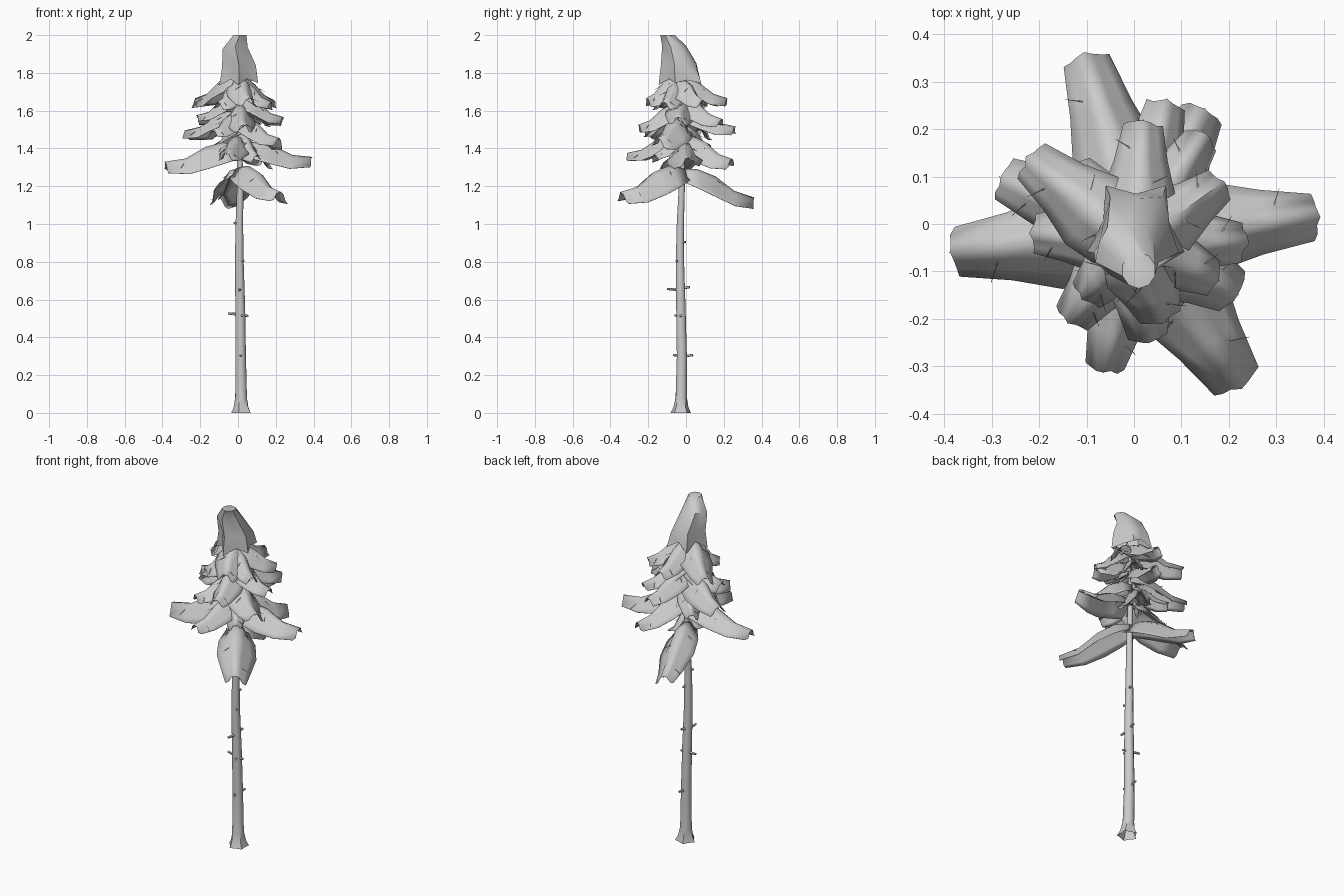
import bpy, bmesh, math, random
from mathutils import Vector

if "Cube" in bpy.data.objects:
    bpy.data.objects.remove(bpy.data.objects["Cube"])
random.seed(4)

GREY = bpy.data.materials.new("foliage_grey")
GREY.diffuse_color = (.6, .6, .6, 1)
GREY.use_nodes = True
GREY.node_tree.nodes["Principled BSDF"].inputs["Base Color"].default_value = GREY.diffuse_color


def make(name, bm, angle=40, mat=None):
    me = bpy.data.meshes.new(name)
    bmesh.ops.recalc_face_normals(bm, faces=bm.faces)
    bm.to_mesh(me)
    bm.free()
    ob = bpy.data.objects.new(name, me)
    bpy.context.collection.objects.link(ob)
    if mat:
        me.materials.append(mat)
    bpy.ops.object.select_all(action='DESELECT')
    ob.select_set(True)
    bpy.context.view_layer.objects.active = ob
    bpy.ops.object.shade_smooth_by_angle(angle=math.radians(angle))
    return ob


def skin(bm, rows, closed):
    # bridge rows of points with quads
    vr = [[bm.verts.new(p) for p in r] for r in rows]
    n = len(vr[0])
    for a, b in zip(vr, vr[1:]):
        for i in range(n if closed else n - 1):
            j = (i + 1) % n
            bm.faces.new((a[i], a[j], b[j], b[i]))
    return vr


def tube(bm, pts, radii, n):
    pts = [Vector(p) for p in pts]
    d = (pts[-1] - pts[0]).normalized()
    u = d.orthogonal().normalized()
    v = d.cross(u)
    rows = [[p + r * (math.cos(k * math.tau / n) * u + math.sin(k * math.tau / n) * v)
             for k in range(n)] for p, r in zip(pts, radii)]
    bm.faces.new(skin(bm, rows, True)[-1])


# trunk: z, x, y, radius, root flare
TRUNK = [(0, .021, -.028, .050, .14), (.03, .019, -.027, .039, .08), (.08, .017, -.025, .031, .02),
         (.3, .014, -.022, .028, 0), (.55, .012, -.027, .026, 0), (.8, .007, -.032, .023, 0),
         (1.0, .007, -.03, .020, 0), (1.2, .012, -.022, .017, 0), (1.45, .008, -.02, .013, 0),
         (1.7, .003, -.03, .008, 0), (1.93, .003, -.08, .003, 0)]


def axis(z):
    for a, b in zip(TRUNK, TRUNK[1:]):
        if z <= b[0]:
            t = (z - a[0]) / (b[0] - a[0])
            return Vector((a[1] + t * (b[1] - a[1]), a[2] + t * (b[2] - a[2]), z))
    return Vector((TRUNK[-1][1], TRUNK[-1][2], z))


bm = bmesh.new()
skin(bm, [[(x + r * (1 + f * (1 if k % 2 else -1)) * math.cos(k * math.tau / 10),
            y + r * (1 + f * (1 if k % 2 else -1)) * math.sin(k * math.tau / 10), z)
           for k in range(10)] for z, x, y, r, f in TRUNK], True)
make("trunk", bm)

# broken branch stubs: height, direction in degrees, length from axis
bm = bmesh.new()
for z, ang, ln in [(.52, 172, .065), (.51, -5, .042), (.65, -93, .072), (.66, 80, .05),
                   (.3, -88, .046), (.3, 85, .06), (.9, 60, .033), (.8, -40, .032),
                   (1.0, -160, .03), (.51, -70, .035)]:
    a = math.radians(ang)
    p = axis(z)
    tube(bm, [p, p + Vector((math.cos(a) * ln, math.sin(a) * ln, .006))], [.009, .006], 5)
make("branch_stubs", bm)

# foliage sheets: tip x, y, z, root height, half width
LEAVES = [
    (.225, -.345, 1.175, 1.305, .10), (-.105, .36, 1.145, 1.295, .09),
    (-.39, -.06, 1.335, 1.42, .095), (.39, .015, 1.36, 1.42, .09),
    (-.065, -.315, 1.38, 1.46, .075), (.15, .245, 1.35, 1.46, .085),
    (.22, -.15, 1.46, 1.55, .09), (-.285, .10, 1.50, 1.59, .085),
    (-.14, -.21, 1.50, 1.58, .075), (.07, .265, 1.52, 1.60, .075),
    (.24, -.04, 1.57, 1.66, .075), (.03, -.25, 1.53, 1.63, .075),
    (-.22, -.02, 1.58, 1.66, .075), (.15, .19, 1.56, 1.66, .07),
    (-.225, .14, 1.67, 1.78, .085), (.19, .09, 1.66, 1.77, .07),
    (.06, -.21, 1.67, 1.78, .08), (.02, .22, 1.67, 1.77, .075),
    (-.11, -.16, 1.65, 1.74, .07), (.18, -.12, 1.65, 1.75, .07),
    (-.13, .13, 1.42, 1.52, .06), (.10, -.17, 1.37, 1.48, .06)]
PROFILE = [(0, .6, -.005), (.22, .98, .028), (.45, 1.05, .025), (.72, .75, -.012), (1, .55, -.006)]
# pleated cross-section: flat ridge, steep flanks, flared rim
ACROSS = [(-1, -.98), (-.68, -.8), (-.35, -.15), (0, 0), (.35, -.15), (.68, -.8), (1, -.98)]

leaf = bmesh.new()
twig = bmesh.new()
for x, y, z, zr, w in LEAVES:
    root, tip = axis(zr), Vector((x, y, z))
    d = tip - root
    flat = Vector((d.x, d.y, 0)).normalized()
    side = Vector((-flat.y, flat.x, 0))
    roll = random.uniform(-.25, .25)
    rows, spine = [], []
    for t, ws, up in PROFILE:
        c = root + d * t + Vector((0, 0, up * w / .09))
        spine.append(c)
        rows.append([c + side * (s * w * ws) + Vector((0, 0, (h + roll * s) * w * ws))
                     + flat * (-.014 * abs(s) + random.uniform(-.004, .004))
                     for s, h in ACROSS])
    skin(leaf, rows, False)
    # branch under the sheet and needles poking through it
    tube(twig, [c - Vector((0, 0, .01)) for c in spine],
         [.006, .005, .004, .003, .001], 4)
    for i, s in ((1, 1), (2, -1), (3, 1)):
        p = spine[i] - Vector((0, 0, .012))
        q = p + side * (s * w * .75) + flat * .03 - Vector((0, 0, w * .4))
        tube(twig, [p, q], [.003, .0006], 3)
ob = make("foliage_sheets", leaf, 60, GREY)
sol = ob.modifiers.new("two_sided", 'SOLIDIFY')
sol.thickness = .002
sol.offset = 0
make("twigs", twig)

# leaning pleated crown: z, centre x, centre y, radius x, radius y
bm = bmesh.new()
RINGS = [(2.0, .01, -.098, .036, .038), (1.93, -.015, -.06, .07, .066),
         (1.83, .005, -.028, .094, .105), (1.74, .004, -.02, .108, .125)]
rows = []
for i, (z, cx, cy, rx, ry) in enumerate(RINGS):
    row = []
    for k in range(10):
        a = (k + .5) * math.tau / 10
        f = 1.0 if k % 2 else 1 - .11 * i
        drop = 0 if i == 0 else random.uniform(-.015, .015) + (.012 * i if k % 2 == 0 else 0)
        row.append((cx + rx * f * math.cos(a), cy + ry * f * math.sin(a), z + drop))
    rows.append(row)
top = skin(bm, rows, True)[0]
bm.faces.new(top)
make("crown_top", bm, 40, GREY)
